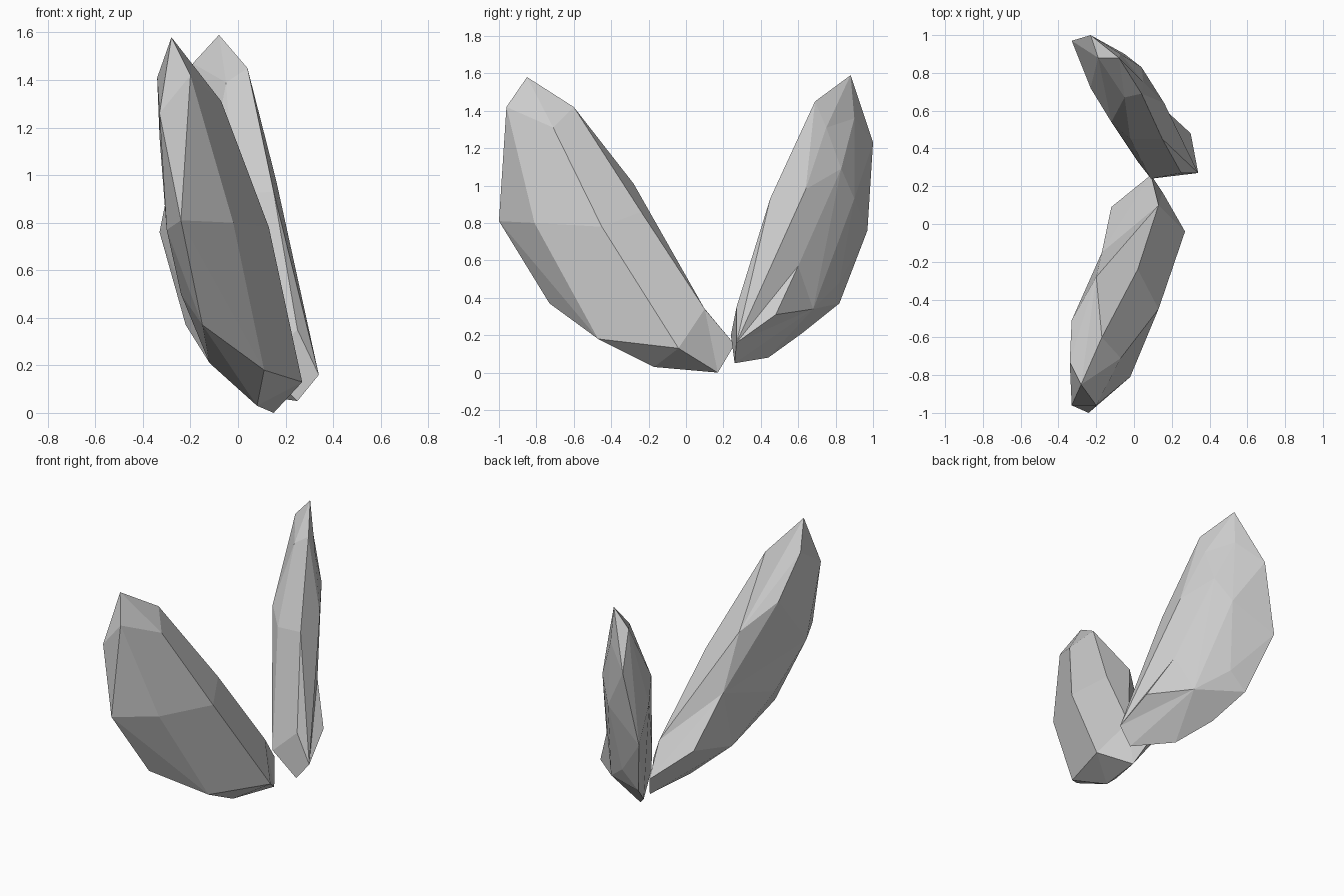
import bpy
import bmesh
from mathutils import Vector

if "Cube" in bpy.data.objects:
    bpy.data.objects.remove(bpy.data.objects["Cube"])


def faceted_shell(name, sections, dents):
    """Skin a flat-faceted body over cross-sections running root to tip.
    Dent groups are (push, points): pushed out while skinning, then sunk back in."""
    bm = bmesh.new()
    for ring in sections:
        for co in ring:
            bm.verts.new(co)
    sunk = []
    for push, points in dents:
        for co in points:
            sunk.append((bm.verts.new(Vector(co) + Vector(push)), Vector(co)))
    hull = bmesh.ops.convex_hull(bm, input=bm.verts)
    for v, co in sunk:
        v.co = co
    loose = [v for v in hull["geom_interior"] + hull["geom_unused"]
             if isinstance(v, bmesh.types.BMVert)]
    bmesh.ops.delete(bm, geom=list(set(loose)), context="VERTS")
    # merge nearly coplanar triangles into broad facets
    bmesh.ops.dissolve_limit(bm, angle_limit=0.08, verts=bm.verts, edges=bm.edges)
    bmesh.ops.recalc_face_normals(bm, faces=bm.faces)
    mesh = bpy.data.meshes.new(name)
    bm.to_mesh(mesh)
    bm.free()
    obj = bpy.data.objects.new(name, mesh)
    bpy.context.collection.objects.link(obj)
    return obj


# Front shell, leaning towards the viewer
faceted_shell("front_shell", [
    # root
    [(.15, .17, .0), (.09, .26, .15), (.27, -.04, .13), (.08, -.17, .03)],
    # lower body
    [(-.12, .09, .33), (.11, -.47, .18), (-.12, -.32, .21),
     (-.15, -.73, .37), (-.24, -.60, .50)],
    # middle
    [(.13, -.45, .78), (-.02, -.81, .80), (-.24, -1.0, .81), (-.30, -.85, .77)],
    # upper body
    [(-.26, -.51, 1.33), (-.33, -.51, 1.16), (-.07, -.71, 1.31), (-.33, -.96, 1.26)],
    # tip
    [(-.17, -.60, 1.42), (-.34, -.73, 1.41), (-.20, -.96, 1.42), (-.28, -.85, 1.58)],
], [
    # hollow inner side: right ridge, then left ridge
    ((.05, .10, .07), [(.02, -.24, .86), (.13, .10, .34)]),
    ((-.12, .14, .05), [(-.20, -.28, 1.01), (-.17, -.15, .64)]),
])

# Back shell, leaning away
faceted_shell("back_shell", [
    # root
    [(.25, .26, .05), (.34, .27, .16), (.09, .24, .20), (.03, .44, .08)],
    # lower body
    [(.25, .27, .35), (.30, .48, .31), (.02, .33, .38),
     (-.12, .62, .21), (-.22, .82, .37)],
    # middle
    [(.15, .45, .93), (-.02, .45, .92), (-.33, .97, .76), (-.23, .72, .92)],
    # upper body
    [(-.12, .54, 1.01), (-.23, 1.0, 1.23)],
    # tip
    [(.04, .69, 1.45), (-.05, .67, 1.39), (-.19, .88, 1.47), (-.08, .88, 1.59)],
], [
    # hollow outer side: ridge, then the face behind it
    ((.13, .05, 0), [(.17, .60, .57), (.16, .64, .98)]),
    ((.09, .08, 0), [(.04, .83, 1.09), (-.05, .90, .93)]),
    ((.08, .09, -.06), [(-.10, .82, .48), (.08, .68, .34)]),
    ((.06, .03, .02), [(.05, .75, 1.31), (-.07, .90, 1.36)]),
])
